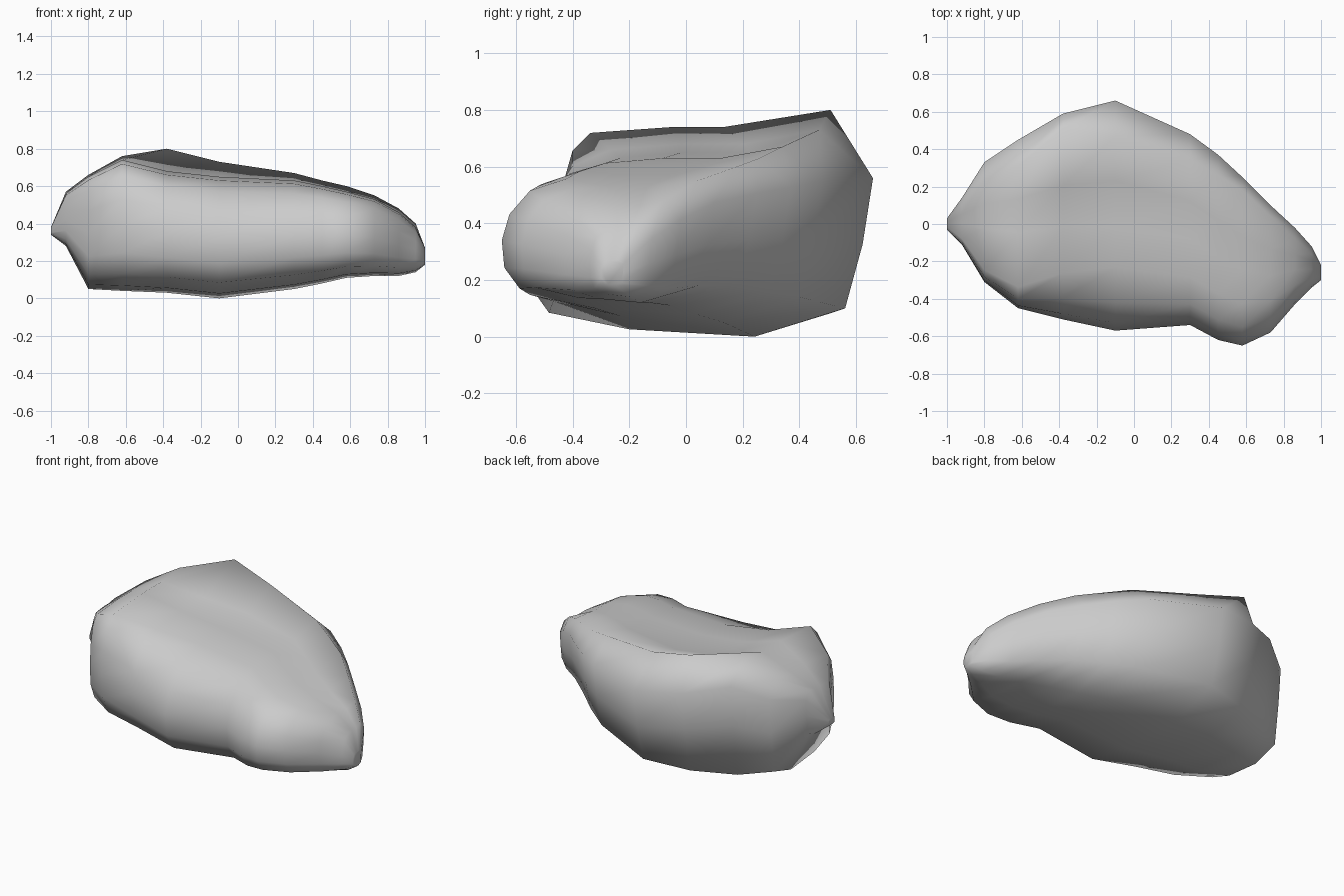
import bpy, bmesh

cube = bpy.data.objects.get("Cube")
if cube:
    bpy.data.objects.remove(cube, do_unlink=True)


def make_material(name, colour):
    mat = bpy.data.materials.new(name)
    mat.use_nodes = True
    mat.diffuse_color = colour
    mat.node_tree.nodes["Principled BSDF"].inputs["Base Color"].default_value = colour
    return mat


# Slices along x: x, front y, back y, bottom z, top z, rim y, rim z,
# height of the lower back edge, roundness of the front shoulder
SLICES = [
    (-1, -.03, .03, .34, .38, .02, .38, .35, 1),
    (-.92, -.11, .14, .28, .56, .1, .57, .3, .5),
    (-.8, -.31, .33, .05, .65, .24, .66, .1, .4),
    (-.62, -.45, .45, .04, .74, .31, .76, .07, .5),
    (-.38, -.51, .59, .03, .68, .51, .8, .08, .9),
    (-.1, -.57, .66, 0, .65, .47, .73, .1, 1.1),
    (.3, -.54, .48, .05, .63, .34, .67, .14, 1),
    (.45, -.62, .37, .08, .6, .26, .63, .16, 1),
    (.58, -.65, .25, .11, .57, .18, .6, .18, 1),
    (.73, -.58, .1, .12, .53, .04, .55, .18, 1),
    (.86, -.43, -.02, .12, .46, -.08, .48, .17, 1),
    (.95, -.34, -.12, .14, .38, -.16, .4, .18, 1),
    (1, -.3, -.22, .18, .27, -.24, .27, .19, 1),
]
# Shared cross-section parts: depth fraction, height fraction
SHOULDER = [(0, .5), (.03, .7), (.11, .88), (.25, .97)]
PLATEAU = [(.45, 1), (.65, 1)]
BACK_WALL = [(1, .86), (.97, .5)]
UNDERSIDE = [(.66, 0), (.3, .04), (.07, .13), (.01, .29)]


def slice_points(x, front, back, bottom, top, rim_y, rim_z, low_z, roundness):
    def place(section, squeeze=1):
        return [(x, front + u * squeeze * (back - front), bottom + v * (top - bottom))
                for u, v in section]
    rim = (x, rim_y, rim_z)
    low_edge = (x, front + .92 * (back - front), low_z)
    return (place(SHOULDER, roundness) + place(PLATEAU) + [rim]
            + place(BACK_WALL) + [low_edge] + place(UNDERSIDE))


# Boulder: loft the slices and cap both ends
bm = bmesh.new()
rings = [[bm.verts.new(p) for p in slice_points(*s)] for s in SLICES]
for a, b in zip(rings, rings[1:]):
    for i in range(len(a)):
        j = (i + 1) % len(a)
        bm.faces.new((a[i], a[j], b[j], b[i]))
bm.faces.new(rings[0])
bm.faces.new(rings[-1])
bmesh.ops.recalc_face_normals(bm, faces=bm.faces)
for face in bm.faces:
    face.smooth = True
mesh = bpy.data.meshes.new("boulder")
bm.to_mesh(mesh)
bm.free()
mesh.materials.append(make_material("stone grey", (.6, .6, .6, 1)))
boulder = bpy.data.objects.new("boulder", mesh)
bpy.context.collection.objects.link(boulder)
